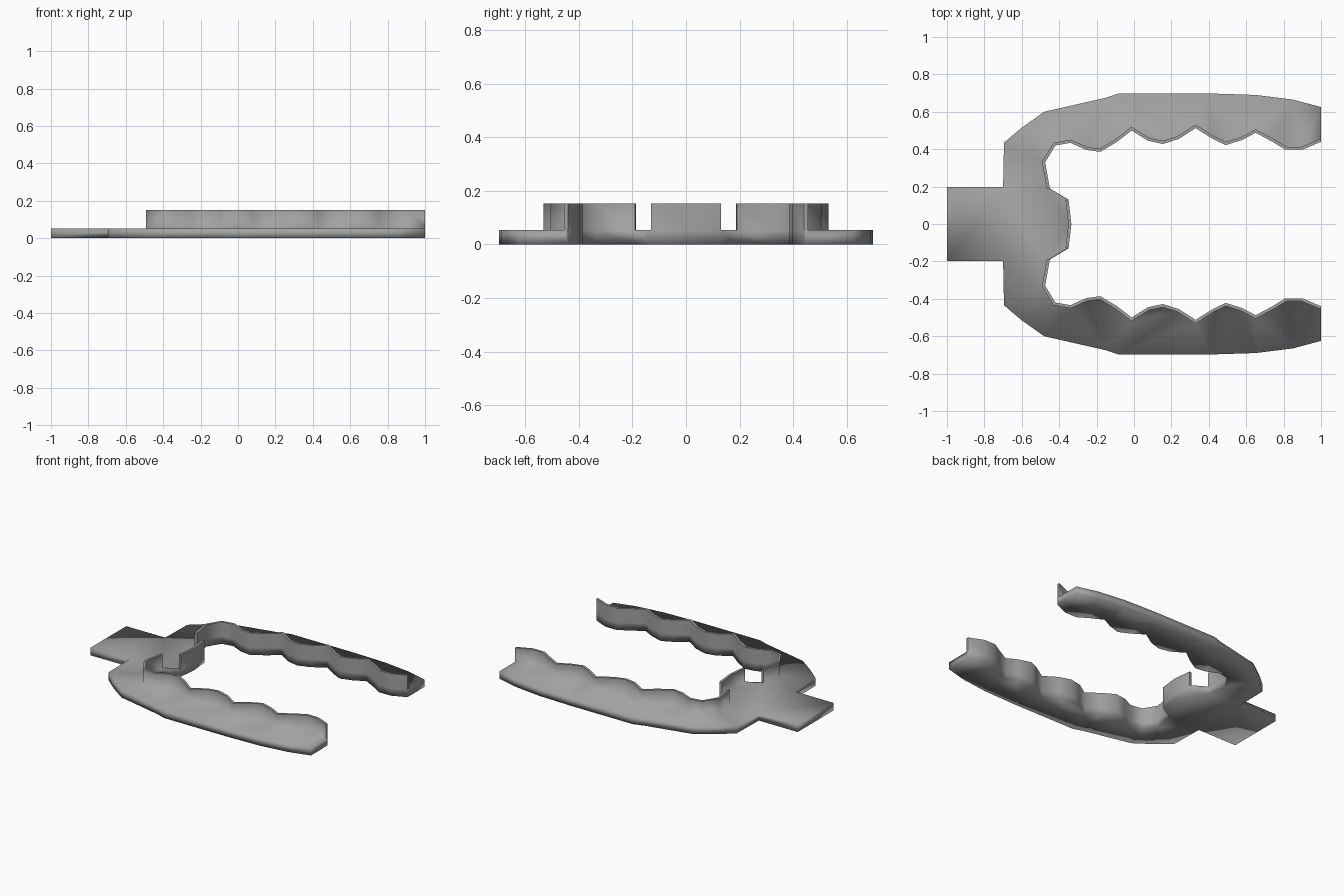
import bpy, bmesh
from mathutils import Vector

cube = bpy.data.objects.get("Cube")
if cube:
    bpy.data.objects.remove(cube, do_unlink=True)

PLATE, TOP, WALL = 0.053, 0.152, 0.016

# Half outlines on the +y side, mirrored to -y
outer_half = [(1, .625), (.85, .665), (.65, .69), (.4, .698), (-.08, .698), (-.15, .675),
              (-.48, .6), (-.6, .515), (-.695, .435), (-.7, .197), (-1, .197)]
arm_half = [(1, .44), (.9, .397), (.81, .397), (.74, .44), (.65, .488), (.58, .45),
            (.49, .422), (.42, .455), (.33, .513), (.24, .455), (.155, .428), (.075, .445),
            (-.013, .5), (-.09, .44), (-.18, .386), (-.255, .396), (-.34, .434), (-.42, .42),
            (-.475, .33), (-.45, .19)]
back_half = [(-.35, .13), (-.335, 0)]


def mirror(points):
    return [(x, -y) for x, y in reversed(points)]


outer = outer_half + mirror(outer_half)
chains = [arm_half, back_half + mirror(back_half[:1]), mirror(arm_half)]


def offset(points, d):
    """Shift an open polyline to its outer side, mitred at the corners."""
    pts = [Vector(p) for p in points]
    normals = [Vector(((b - a).y, -(b - a).x)).normalized() for a, b in zip(pts, pts[1:])]
    result = []
    for i, p in enumerate(pts):
        n1, n2 = normals[max(i - 1, 0)], normals[min(i, len(normals) - 1)]
        m = (n1 + n2).normalized()
        q = p + m * d / max(m.dot(n1), .6)
        if p.x > .999:          # keep the arm tips flush
            q = p + Vector((0, d if p.y > 0 else -d))
        result.append((q.x, q.y))
    return result


bm = bmesh.new()


def ring(points, z):
    return [bm.verts.new((x, y, z)) for x, y in points]


def strip(a, b):
    for i in range(len(a) - 1):
        bm.faces.new((a[i], a[i + 1], b[i + 1], b[i]))


# Outer rim of the plate
rim_low, rim_high = ring(outer, 0), ring(outer, PLATE)
strip(rim_low, rim_high)

# Thin scalloped walls along the inner edge, with two gaps
low, mid, top_edge, caps = [], [], [], []
for chain in chains:
    shifted = offset(chain, WALL)
    i0, i1, i2 = (ring(chain, z) for z in (0, PLATE, TOP))
    o1, o2 = (ring(shifted, z) for z in (PLATE, TOP))
    strip(i1, i2)
    strip(i2, o2)
    strip(o2, o1)
    for k in (0, -1):
        caps.append(bm.faces.new((i1[k], i2[k], o2[k], o1[k])))
    low += i0
    mid += i1
    top_edge += ([] if chain is chains[0] else [i1[0]]) + o1
    if chain is not chains[-1]:
        top_edge.append(i1[-1])
strip(low, mid)

# Plate top, underside and arm tips
bm.faces.new(rim_high + top_edge[::-1])
bm.faces.new(rim_low + low[::-1])
for k in (0, -1):
    bm.faces.new((rim_low[k], rim_high[k], top_edge[k], mid[k], low[k]))

bmesh.ops.recalc_face_normals(bm, faces=bm.faces[:])
flat = [f for f in bm.faces if len(f.verts) > 10]
for f in bm.faces:
    f.smooth = True
for e in bm.edges:
    if all(v.co.z > PLATE + .01 for v in e.verts):
        e.smooth = False
for f in caps:
    for e in f.edges:
        e.smooth = False
bmesh.ops.triangulate(bm, faces=flat)

mesh = bpy.data.meshes.new("scalloped_bracket")
bm.to_mesh(mesh)
bm.free()
bracket = bpy.data.objects.new("scalloped_bracket", mesh)
bpy.context.collection.objects.link(bracket)

grey = bpy.data.materials.new("mid_grey")
grey.use_nodes = True
colour = (.36, .36, .36, 1)
grey.diffuse_color = colour
grey.node_tree.nodes["Principled BSDF"].inputs["Base Color"].default_value = colour
mesh.materials.append(grey)
